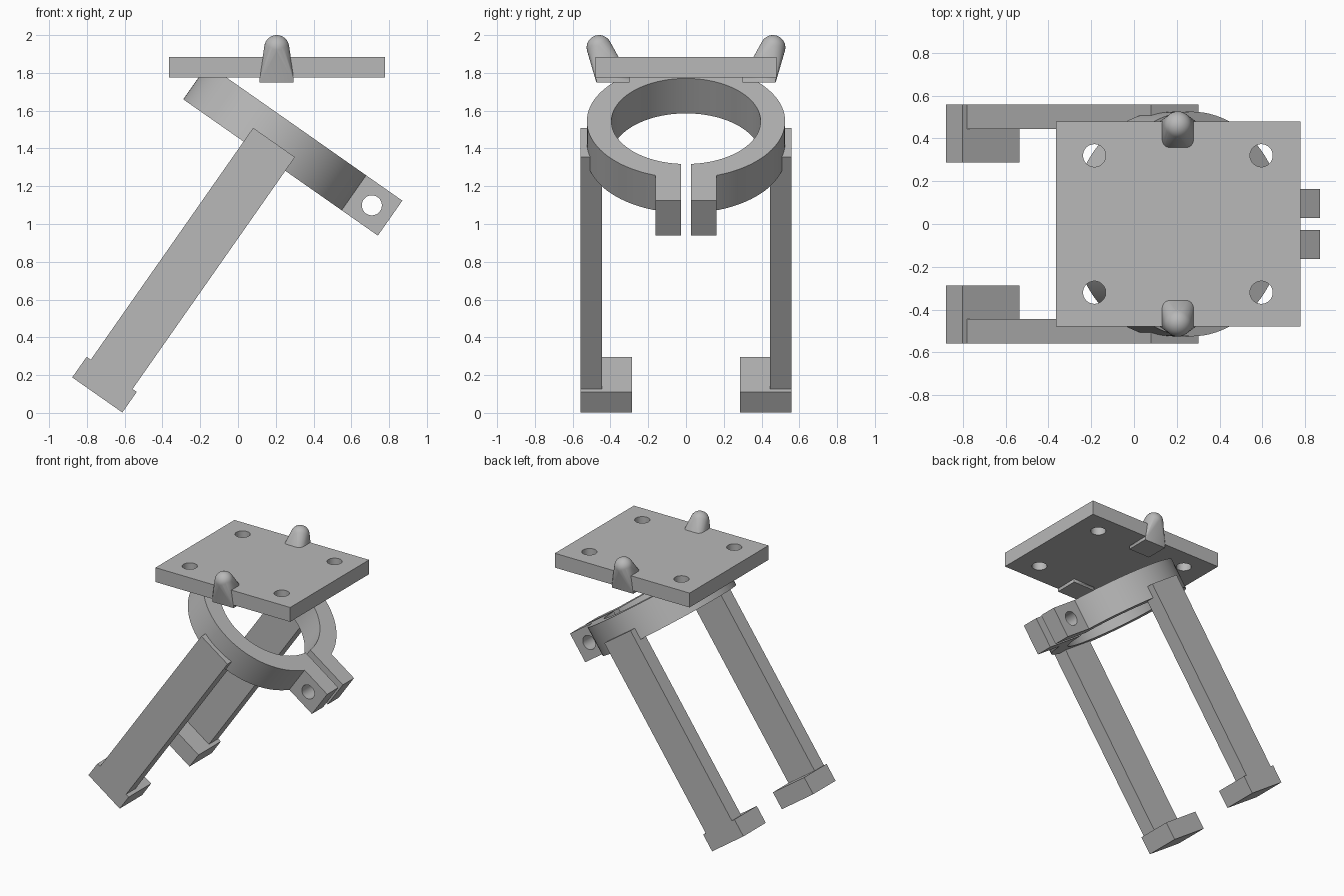
import bpy, bmesh, math
from mathutils import Matrix, Vector

if "Cube" in bpy.data.objects:
    bpy.data.objects.remove(bpy.data.objects["Cube"], do_unlink=True)

grey = bpy.data.materials.new("plain_grey")
grey.use_nodes = True
COLOUR = (0.48, 0.48, 0.48, 1)
grey.diffuse_color = COLOUR
grey.node_tree.nodes["Principled BSDF"].inputs["Base Color"].default_value = COLOUR

# Tilted frame of the clamp and legs: origin at the underside of the ring
TILT = Matrix.Translation((0.14, 0, 1.359)) @ Matrix.Rotation(math.radians(35), 4, "Y")
FLAT = Matrix.Identity(4)


def finish(name, bm, frame=FLAT):
    bmesh.ops.recalc_face_normals(bm, faces=bm.faces)
    mesh = bpy.data.meshes.new(name)
    bm.to_mesh(mesh)
    bm.free()
    mesh.materials.append(grey)
    obj = bpy.data.objects.new(name, mesh)
    obj.matrix_world = frame
    bpy.context.collection.objects.link(obj)
    return obj


def box(name, x, y, z, frame=FLAT):
    bm = bmesh.new()
    low, high = Vector((x[0], y[0], z[0])), Vector((x[1], y[1], z[1]))
    matrix = Matrix.Translation((low + high) / 2) @ Matrix.Diagonal((*(high - low), 1))
    bmesh.ops.create_cube(bm, size=1, matrix=matrix)
    return finish(name, bm, frame)


def cylinder(name, centre, radius, depth, frame=FLAT, along_y=False, sides=48):
    bm = bmesh.new()
    turn = Matrix.Rotation(math.pi / 2, 4, "X") if along_y else FLAT
    bmesh.ops.create_cone(bm, cap_ends=True, segments=sides, radius1=radius,
                          radius2=radius, depth=depth,
                          matrix=Matrix.Translation(centre) @ turn)
    return finish(name, bm, frame)


def select(obj):
    bpy.ops.object.select_all(action="DESELECT")
    obj.select_set(True)
    bpy.context.view_layer.objects.active = obj


def combine(target, tool, operation="DIFFERENCE"):
    select(target)
    mod = target.modifiers.new("combine", "BOOLEAN")
    mod.operation, mod.solver, mod.object = operation, "EXACT", tool
    bpy.context.view_layer.update()
    bpy.ops.object.modifier_apply(modifier=mod.name)
    bpy.data.objects.remove(tool, do_unlink=True)


def smooth(obj):
    select(obj)
    bpy.ops.object.shade_smooth_by_angle(angle=math.radians(30))


def span(side, a, b):
    return sorted((side * a, side * b))


# Top plate with four screw holes
plate = box("top_plate", (-0.365, 0.777), (-0.478, 0.478), (1.775, 1.885))
for x in (-0.185, 0.595):
    for y in (-0.32, 0.32):
        combine(plate, cylinder("hole", (x, y, 1.83), 0.053, 0.4))
smooth(plate)

# Split clamp ring with two ears and a bolt hole
THICK = 0.226
ring = cylinder("clamp_ring", (0, 0, THICK / 2), 0.525, THICK, TILT, sides=96)
combine(ring, box("ears", (0.2, 0.733), (-0.1625, 0.1625), (0, THICK), TILT), "UNION")
combine(ring, cylinder("bore", (0, 0, THICK / 2), 0.395, 1, TILT, sides=96))
combine(ring, box("slot", (0.2, 0.9), (-0.0275, 0.0275), (-0.2, 0.5), TILT))
combine(ring, cylinder("bolt_hole", (0.615, 0, THICK / 2), 0.053, 1, TILT, along_y=True))
smooth(ring)

for side, label in ((1, "left"), (-1, "right")):
    # Leg and its inward foot
    box(label + "_leg", (-0.135, 0.135), span(side, 0.445, 0.558), (-1.41, 0.0885), TILT)
    box(label + "_foot", (-0.162, 0.162), span(side, 0.287, 0.558), (-1.543, -1.41), TILT)

    # Peg: square base blended into a round tip leaning outwards
    bm = bmesh.new()
    for z in (1.75, 1.78):
        for x in (0.115, 0.295):
            for y in span(side, 0.30, 0.475):
                bm.verts.new((x, y, z))
    bmesh.ops.create_uvsphere(bm, u_segments=32, v_segments=20, radius=0.066,
                              matrix=Matrix.Translation((0.205, side * 0.46, 1.934)))
    bmesh.ops.delete(bm, geom=list(bm.edges), context="EDGES_FACES")
    hull = bmesh.ops.convex_hull(bm, input=list(bm.verts))
    inside = {v for v in hull["geom_interior"] if isinstance(v, bmesh.types.BMVert)}
    inside |= {v for v in bm.verts if not v.link_faces}
    bmesh.ops.delete(bm, geom=list(inside), context="VERTS")
    bmesh.ops.dissolve_limit(bm, angle_limit=0.01, verts=bm.verts, edges=bm.edges)
    smooth(finish(label + "_peg", bm))
